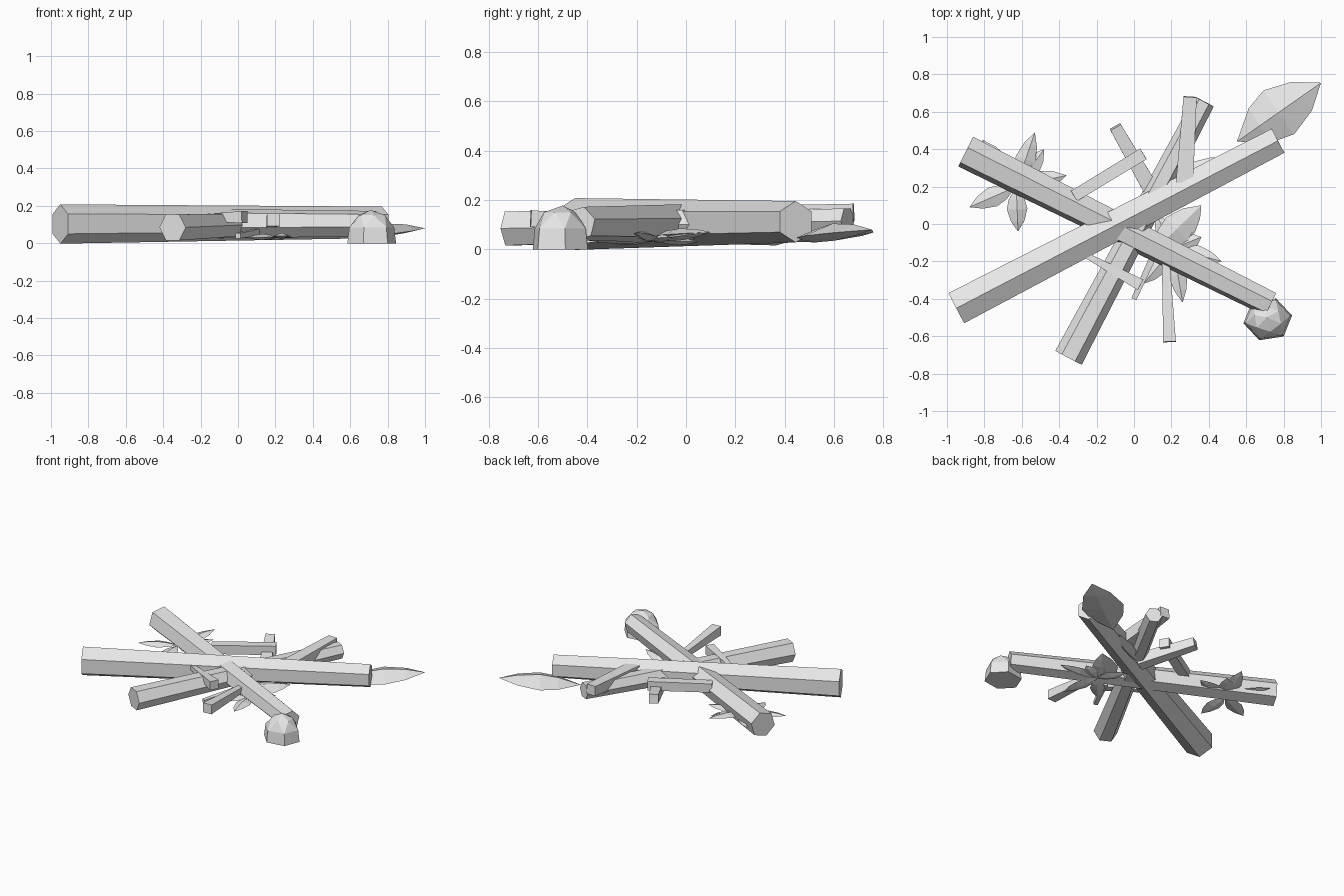
import bpy, bmesh, math
from mathutils import Vector

cube = bpy.data.objects.get("Cube")
if cube:
    bpy.data.objects.remove(cube)

mat = bpy.data.materials.new("pale grey")
mat.use_nodes = True
GREY = (0.8, 0.8, 0.8, 1)
mat.diffuse_color = GREY
mat.node_tree.nodes["Principled BSDF"].inputs["Base Color"].default_value = GREY


def finish(name, bm):
    bmesh.ops.recalc_face_normals(bm, faces=bm.faces)
    mesh = bpy.data.meshes.new(name)
    bm.to_mesh(mesh)
    bm.free()
    mesh.materials.append(mat)
    obj = bpy.data.objects.new(name, mesh)
    bpy.context.collection.objects.link(obj)
    return obj


def frame(a, b):
    d = (b - a).normalized()
    side = Vector((0, 0, 1)).cross(d).normalized()
    return side, d.cross(side)


def beam(name, a, b, ra, rb, sides=6, roll=90):
    """Tapered straight prism from a to b."""
    a, b = Vector(a), Vector(b)
    side, up = frame(a, b)
    bm = bmesh.new()
    rings = []
    for p, r in ((a, ra), (b, rb)):
        ring = []
        for k in range(sides):
            t = math.radians(roll) + math.tau * k / sides
            ring.append(bm.verts.new(p + r * (math.cos(t) * side + math.sin(t) * up)))
        rings.append(ring)
    for k in range(sides):
        j = (k + 1) % sides
        bm.faces.new((rings[0][k], rings[0][j], rings[1][j], rings[1][k]))
    bm.faces.new(rings[0])
    bm.faces.new(rings[1])
    return finish(name, bm)


def leaf(name, base, tip, half, rise, drop=0.02):
    """Pointed leaf with a raised midrib and a shallow keel."""
    a, b = Vector(base), Vector(tip)
    side, up = frame(a, b)
    bm = bmesh.new()
    start, end = bm.verts.new(a), bm.verts.new(b)
    rings = []
    for t, w in ((0.28, 0.77), (0.5, 1), (0.77, 0.66)):
        p = a.lerp(b, t)
        offs = (side * half * w, up * rise * w, -side * half * w, -up * drop * w)
        rings.append([bm.verts.new(p + o) for o in offs])
    for k in range(4):
        j = (k + 1) % 4
        bm.faces.new((start, rings[0][k], rings[0][j]))
        bm.faces.new((end, rings[-1][j], rings[-1][k]))
        for r, s in zip(rings, rings[1:]):
            bm.faces.new((r[k], r[j], s[j], s[k]))
    return finish(name, bm)


# Three crossing hexagonal logs
beam("long_log", (-0.95, -0.45, 0.103), (0.77, 0.445, 0.112), 0.105, 0.084)
beam("cross_log", (-0.9, 0.387, 0.105), (0.73, -0.43, 0.105), 0.092, 0.07, roll=75)
beam("lower_log", (-0.35, -0.715, 0.085), (0.375, 0.655, 0.115), 0.08, 0.058, roll=0)

# Small split sticks
sticks = {
    "back_stick": ((0.27, 0.22, 0.13), (0.3, 0.68, 0.15), 0.065, 0.05),
    "side_stick": ((-0.32, 0.15, 0.14), (0.05, 0.375, 0.145), 0.045, 0.047),
    "short_stick": ((0.1, 0.17, 0.07), (-0.1, 0.52, 0.13), 0.06, 0.045),
    "front_stick": ((0.165, -0.1, 0.1), (0.19, -0.63, 0.125), 0.025, 0.048),
    "cross_stick": ((-0.27, -0.16, 0.135), (0.035, -0.325, 0.14), 0.02, 0.045),
    "twig": ((0.1, -0.18, 0.06), (0.0, -0.4, 0.04), 0.025, 0.02),
}
for name, (a, b, ra, rb) in sticks.items():
    beam(name, a, b, ra, rb, 4, 45)

# Faceted stone with a flat base
bm = bmesh.new()
rings = []
for z, r, turn in ((0, 0.132, 0), (0.085, 0.122, 0), (0.15, 0.075, 30)):
    ring = []
    for k in range(6):
        t = math.radians(turn + 10) + math.tau * k / 6
        ring.append(bm.verts.new((0.715 + r * math.cos(t), -0.51 + 0.9 * r * math.sin(t), z)))
    rings.append(ring)
top = bm.verts.new((0.71, -0.5, 0.178))
bm.faces.new(rings[0])
for k in range(6):
    j = (k + 1) % 6
    bm.faces.new((rings[0][k], rings[0][j], rings[1][j], rings[1][k]))
    bm.faces.new((rings[1][k], rings[1][j], rings[2][k]))
    bm.faces.new((rings[1][j], rings[2][j], rings[2][k]))
    bm.faces.new((rings[2][k], rings[2][j], top))
finish("stone", bm)

# Large single leaf
leaf("large_leaf", (0.55, 0.44, 0.03), (1.0, 0.755, 0.08), 0.143, 0.05)

# Lobed leaves lying on the ground
clusters = {
    "left": ((-0.63, 0.2, 0.055), [(-0.53, 0.49, 0.09), (-0.36, 0.26, 0.06),
             (-0.81, 0.45, 0.08), (-0.88, 0.09, 0.05), (-0.62, -0.04, 0.03),
             (-0.48, 0.4, 0.06), (-0.42, 0.19, 0.04)], 0.055),
    "right": ((0.21, -0.13, 0.035), [(0.36, 0.1, 0.07), (0.36, -0.07, 0.05),
              (0.47, -0.2, 0.07), (0.26, -0.42, 0.04), (0.05, -0.32, 0.03),
              (0.12, 0.05, 0.03)], 0.05),
}
for label, (hub, tips, half) in clusters.items():
    for i, tip in enumerate(tips):
        leaf(f"{label}_leaf_lobe_{i + 1}", hub, tip, half, 0.018, 0.015)

# Leaf pieces tucked under the logs
leaf("tucked_leaf", (0.1, 0.18, 0.05), (0.52, 0.36, 0.08), 0.06, 0.03)
leaf("centre_leaf", (0.1, -0.15, 0.05), (0.36, 0.1, 0.07), 0.085, 0.025)
